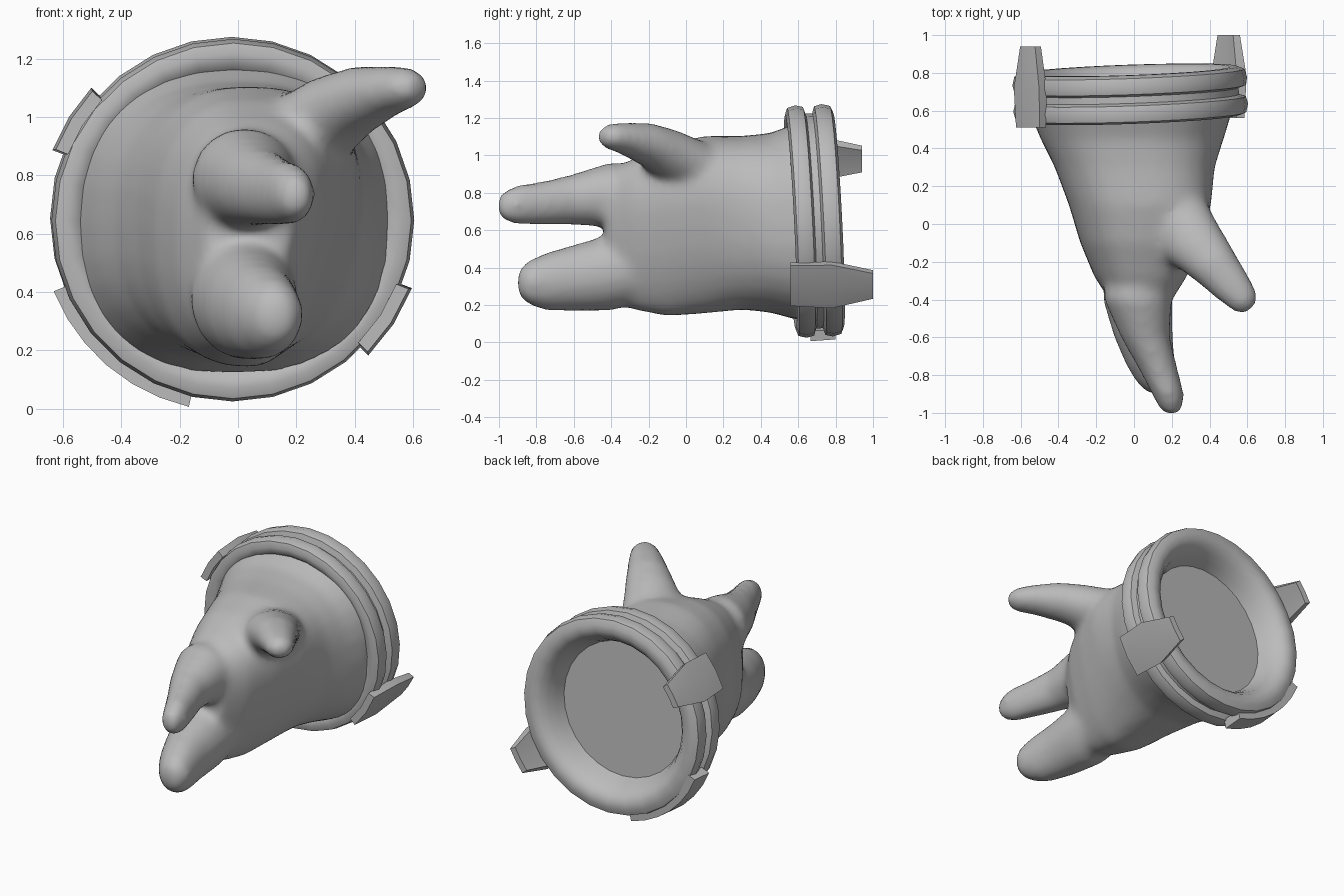
import bpy, bmesh, math
from mathutils import Vector

if "Cube" in bpy.data.objects:
    bpy.data.objects.remove(bpy.data.objects["Cube"])

grey = bpy.data.materials.new("plain grey")
grey.diffuse_color = (0.5, 0.5, 0.5, 1)
grey.use_nodes = True
grey.node_tree.nodes["Principled BSDF"].inputs["Base Color"].default_value = grey.diffuse_color


def finish(name, bm, smooth=None):
    bmesh.ops.recalc_face_normals(bm, faces=bm.faces)
    me = bpy.data.meshes.new(name)
    bm.to_mesh(me)
    bm.free()
    ob = bpy.data.objects.new(name, me)
    bpy.context.collection.objects.link(ob)
    me.materials.append(grey)
    if smooth is not None:
        bpy.context.view_layer.objects.active = ob
        bpy.ops.object.select_all(action='DESELECT')
        ob.select_set(True)
        bpy.ops.object.shade_smooth_by_angle(angle=math.radians(smooth))
    return ob


def bridge(bm, rings):
    for a, b in zip(rings, rings[1:]):
        n = len(a)
        for i in range(n):
            j = (i + 1) % n
            bm.faces.new((a[i], a[j], b[j], b[i]))


def signed_pow(v, p):
    return math.copysign(abs(v) ** p, v)


def loft(bm, sections, axis, power=2.0, palm=False, n=32):
    """Sections are (x, y, z, half width, half height), square to a level axis."""
    up = Vector((0, 0, 1))
    side = Vector(axis).normalized().cross(up)
    if palm:
        side = Vector((1, 0, 0))
    rings = []
    for x, y, z, ru, rv in sections:
        ring = []
        flat = max(0, min(1, (0.45 - y) * 2.5)) if palm else 0
        for i in range(n):
            a = math.tau * i / n
            u = ru * signed_pow(math.cos(a), 2 / power)
            v = rv * signed_pow(math.sin(a), 2 / power)
            if u > 0:   # flattened, slanting palm side
                u *= 1 + flat * (-0.12 + 0.32 * v / rv)
            ring.append(bm.verts.new(Vector((x, y, z)) + side * u + up * v))
        rings.append(ring)
    bridge(bm, rings)
    bm.faces.new(rings[0])
    bm.faces.new(rings[-1])
    bmesh.ops.recalc_face_normals(bm, faces=bm.faces)


# Hand: palm, two fingers and thumb, fused into one smooth skin
bm = bmesh.new()
loft(bm, [(-.02, .63, .65, .55, .54), (-.01, .45, .64, .485, .48), (.01, .3, .64, .43, .465),
          (.04, .1, .63, .385, .475), (.04, -.1, .60, .325, .46), (.04, -.28, .58, .25, .405),
          (.04, -.43, .57, .15, .33)], (0, -1, 0), 2.4, True)
loft(bm, [(.03, -.1, .76, .16, .16), (.02, -.4, .79, .18, .175), (.06, -.6, .765, .13, .137),
          (.125, -.76, .745, .105, .118), (.18, -.9, .737, .085, .107), (.195, -.965, .73, .068, .085),
          (.2, -1.01, .73, .035, .045)], (0, -1, 0))
loft(bm, [(.03, -.1, .41, .16, .16), (.02, -.4, .375, .185, .205), (.05, -.6, .345, .155, .178),
          (.09, -.75, .325, .13, .155), (.12, -.84, .32, .105, .12),
          (.13, -.9, .32, .055, .065)], (0, -1, 0))
loft(bm, [(.2, .06, .9, .2, .18), (.3, -.08, .99, .17, .15), (.41, -.2, 1.055, .135, .12),
          (.52, -.33, 1.09, .105, .087), (.585, -.405, 1.1, .085, .07),
          (.62, -.45, 1.1, .05, .045)], (.66, -.75, 0))
hand = finish("hand", bm)
rem = hand.modifiers.new("fuse", 'REMESH')
rem.mode = 'VOXEL'
rem.voxel_size = 0.022
rem.use_smooth_shade = True
smo = hand.modifiers.new("soften", 'SMOOTH')
smo.factor = 0.5
smo.iterations = 15

# Cuff: double rolled rim with a recessed end disc, turned round a tilted axis
centre = Vector((-.02, .685, .65))
tilt = Vector((-.035, 1, .05)).to_track_quat('Z', 'X')
profile = [(.51, -.09), (.535, -.118), (.575, -.127), (.61, -.115), (.622, -.07), (.612, -.03),
           (.575, -.018), (.575, .018), (.612, .03), (.622, .07), (.61, .115), (.575, .13),
           (.535, .13), (.50, .112), (.47, .075), (.445, .025), (.425, -.03)]
bm = bmesh.new()
rings = [[bm.verts.new(centre + tilt @ Vector((r * math.cos(math.tau * i / 28),
                                                r * math.sin(math.tau * i / 28), h)))
          for i in range(28)] for r, h in profile]
bridge(bm, rings)
bm.faces.new(rings[-1])
finish("cuff", bm, 50)


def plate(name, middle, spread, rows, steps):
    """Curved plate on the rim; rows are (y, width factor, inner r, outer r)."""
    bm = bmesh.new()
    rings = []
    for y, k, inner, outer in rows:
        angles = [math.radians(middle + k * spread * (2 * i / steps - 1)) for i in range(steps + 1)]
        loop = [(inner, a) for a in angles] + [(outer, a) for a in reversed(angles)]
        rings.append([bm.verts.new((-.02 + r * math.cos(a), y, .65 + r * math.sin(a))) for r, a in loop])
    bridge(bm, rings)
    bm.faces.new(rings[0])
    bm.faces.new(rings[-1])
    return finish(name, bm, 40)


# Side tabs taper backwards past the rim; the bottom plate hugs it
plate("left_tab", 148, 11, [(.51, .95, .605, .65), (.72, 1, .605, .66), (.94, .6, .605, .645)], 2)
plate("right_tab", 327, 12, [(.56, .95, .605, .65), (.78, 1, .605, .66), (1.0, .6, .605, .645)], 2)
plate("bottom_plate", 229.5, 27.5, [(.665, 1, .6, .66), (.8, 1, .6, .65)], 6)
